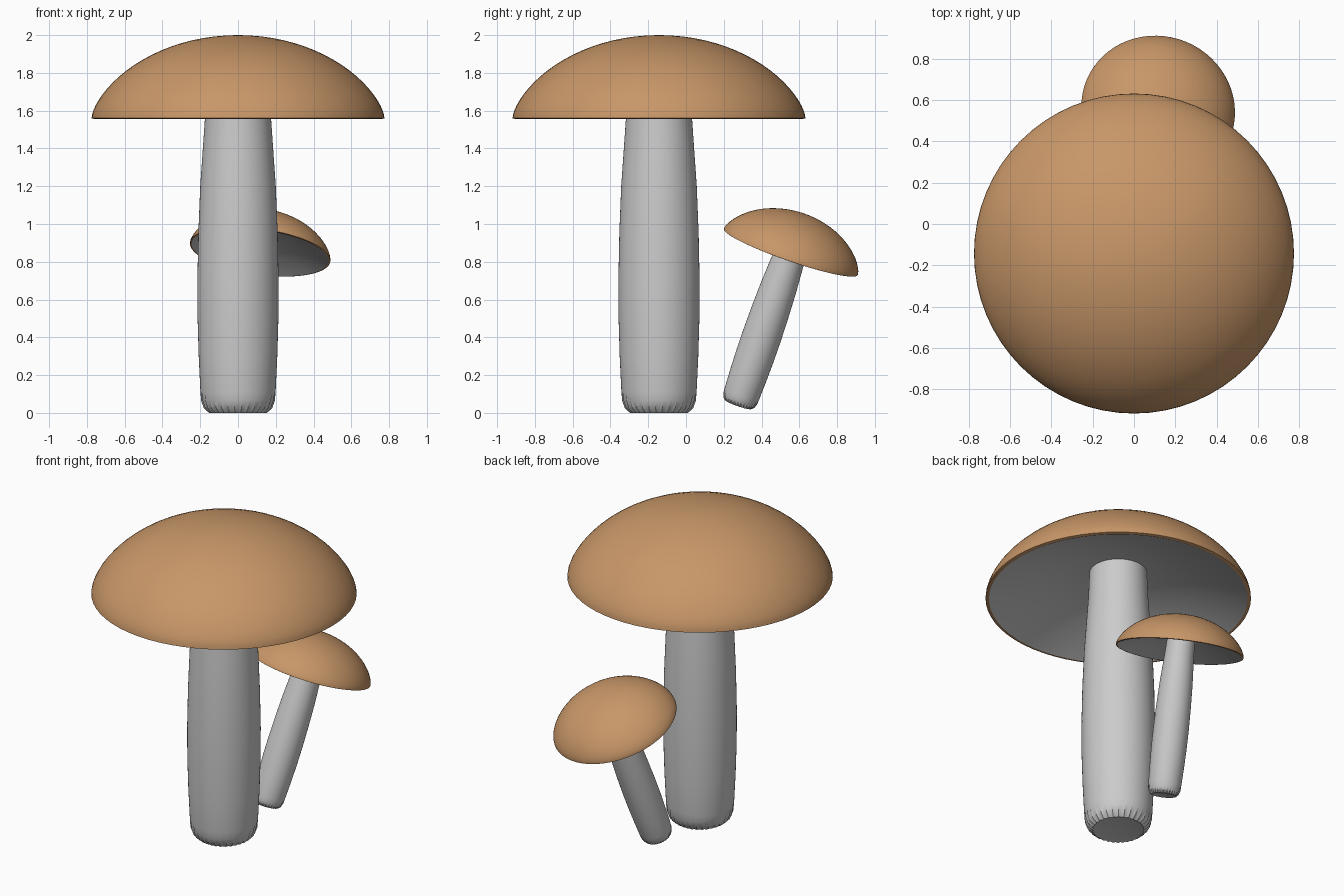
import bpy, bmesh
from math import sin, cos, pi, sqrt
from mathutils import Matrix, Vector

if "Cube" in bpy.data.objects:
    bpy.data.objects.remove(bpy.data.objects["Cube"])

SEG = 64
tan_mat = bpy.data.materials.new("cap_tan")
tan_mat.diffuse_color = (0.58, 0.31, 0.14, 1)
tan_mat.use_nodes = True
tan_mat.node_tree.nodes["Principled BSDF"].inputs["Base Color"].default_value = tan_mat.diffuse_color


def lathe(name, profile, matrix, mat=None, ridge=None):
    """Revolve (radius, z) points around z; radius 0 closes with a single point."""
    bm = bmesh.new()
    rings = []
    for i, (r, z) in enumerate(profile):
        if r < 1e-6:
            rings.append([bm.verts.new((0, 0, z))] * SEG)
            continue
        amp = ridge(i) if ridge else 0
        ring = []
        for k in range(SEG):
            a = 2 * pi * k / SEG
            rr = r + (amp if k % 2 else -amp)
            ring.append(bm.verts.new((rr * cos(a), rr * sin(a), z)))
        rings.append(ring)
    for a, b in zip(rings, rings[1:]):
        for k in range(SEG):
            n = (k + 1) % SEG
            bm.faces.new(list(dict.fromkeys((a[k], a[n], b[n], b[k]))))
    me = bpy.data.meshes.new(name)
    bm.to_mesh(me)
    bm.free()
    ob = bpy.data.objects.new(name, me)
    bpy.context.collection.objects.link(ob)
    ob.matrix_world = matrix
    if mat:
        me.materials.append(mat)
    bpy.ops.object.select_all(action='DESELECT')
    ob.select_set(True)
    bpy.context.view_layer.objects.active = ob
    bpy.ops.object.shade_smooth_by_angle(angle=0.6)
    return ob


# Profiles relative to the rim centre (z = 0 at the cap rim)
R, H = 0.775, 0.44
SPHERE = (R * R + H * H) / (2 * H)


def dome_z(r):
    ellipse = H * sqrt(max(0, 1 - (r / R) ** 2))
    sphere = H - SPHERE + sqrt(SPHERE ** 2 - r * r)
    return (ellipse + sphere) / 2


cap_profile = [(0.755, -0.004), (0.77, -0.002)]
cap_profile += [(R * cos(pi / 2 * i / 20), dome_z(R * cos(pi / 2 * i / 20))) for i in range(20)]
cap_profile.append((0, H))

gill_profile = [(0.0, 0.175), (0.16, 0.17), (0.3, 0.15), (0.45, 0.112),
                (0.6, 0.06), (0.7, 0.02), (0.755, -0.004)]

stem_profile = [(0, 0.006), (0.125, 0.006), (0.15, 0), (0.178, 0.025), (0.192, 0.065),
                (0.199, 0.11), (0.208, 0.3), (0.214, 0.5), (0.215, 0.7), (0.21, 0.95),
                (0.2, 1.2), (0.186, 1.4), (0.175, 1.56), (0.168, 1.73)]


def mushroom(prefix, matrix, stem_length):
    lathe(prefix + "_cap", cap_profile, matrix, tan_mat)
    lathe(prefix + "_gills", gill_profile, matrix)
    k = stem_length / 1.56
    stem = [(r, (z - 1.56) * (k if z < 1.56 else 1)) for r, z in stem_profile]
    # fluted foot
    lathe(prefix + "_stem", stem, matrix, ridge=lambda i: 0.004 if 2 <= i <= 4 else 0)


# Large upright mushroom
mushroom("large", Matrix.Translation((0, -0.143, 1.56)), 1.56)

# Small leaning mushroom
tilt = Vector((0, 0, 1)).rotation_difference(Vector((0.137, 0.345, 1))).to_matrix().to_4x4()
small = Matrix.Translation((0.117, 0.555, 0.852)) @ tilt @ Matrix.Scale(0.484, 4)
mushroom("small", small, 1.78)
